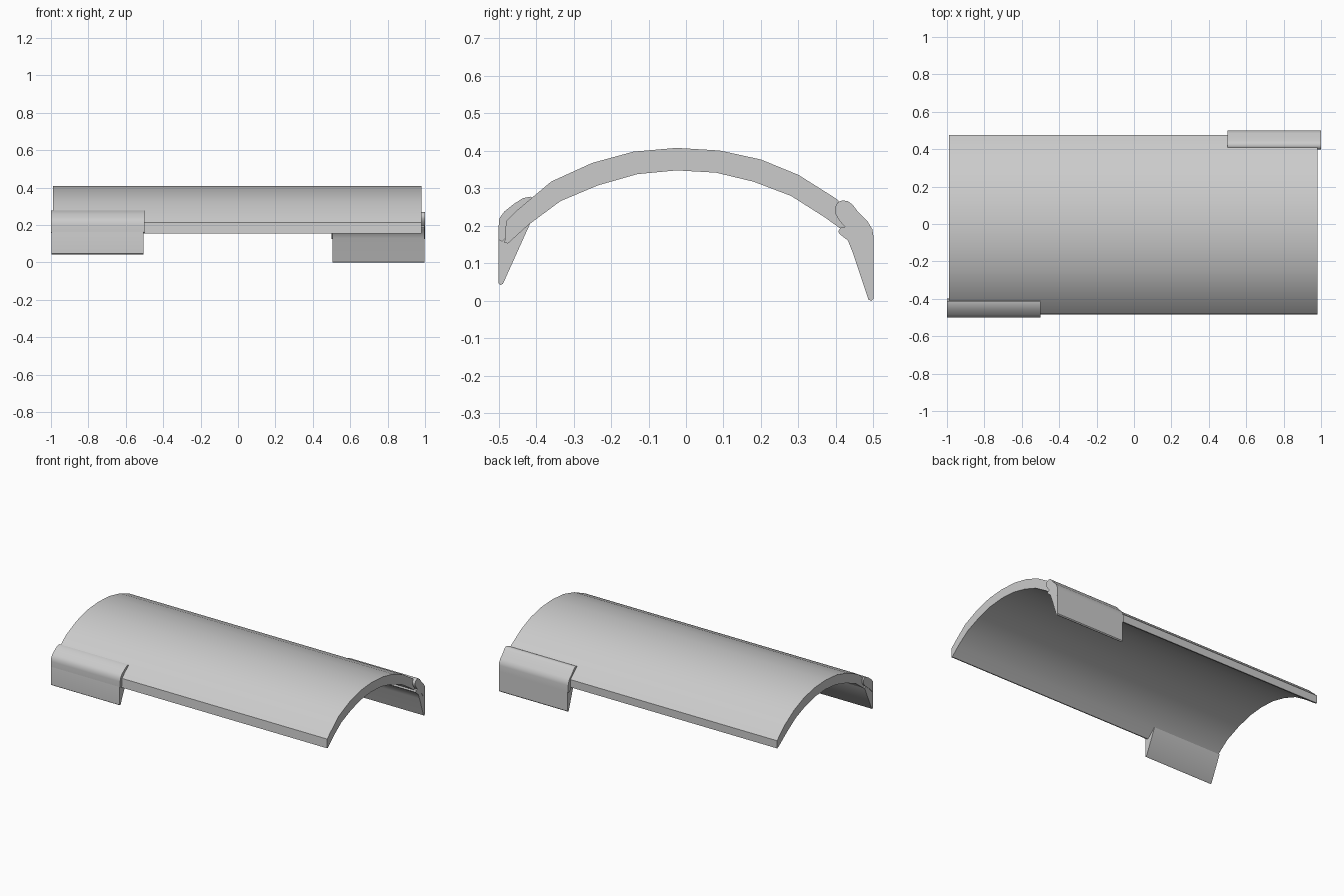
import bpy, bmesh

if "Cube" in bpy.data.objects:
    bpy.data.objects.remove(bpy.data.objects["Cube"])


def extrude_profile(name, pts, x0, x1, bevel=0.0):
    """Closed (y, z) profile swept along x."""
    bm = bmesh.new()
    face = bm.faces.new([bm.verts.new((x0, y, z)) for y, z in pts])
    out = bmesh.ops.extrude_face_region(bm, geom=[face])
    verts = [v for v in out["geom"] if isinstance(v, bmesh.types.BMVert)]
    bmesh.ops.translate(bm, verts=verts, vec=(x1 - x0, 0, 0))
    bmesh.ops.recalc_face_normals(bm, faces=bm.faces)
    mesh = bpy.data.meshes.new(name)
    bm.to_mesh(mesh)
    bm.free()
    obj = bpy.data.objects.new(name, mesh)
    bpy.context.collection.objects.link(obj)
    if bevel:
        mod = obj.modifiers.new("soft_edges", "BEVEL")
        mod.width, mod.segments, mod.limit_method = bevel, 2, "ANGLE"
    bpy.ops.object.select_all(action="DESELECT")
    obj.select_set(True)
    bpy.context.view_layer.objects.active = obj
    bpy.ops.object.shade_smooth_by_angle(angle=0.7)
    return obj


# Arched shell
outer = [(-.48, .215), (-.455, .24), (-.36, .32), (-.25, .37), (-.14, .40),
         (-.025, .41), (.09, .403), (.20, .379), (.30, .338), (.40, .275),
         (.455, .225), (.475, .205)]
inner = [(.475, .155), (.46, .16), (.37, .225), (.28, .282), (.18, .32),
         (.08, .344), (-.025, .35), (-.13, .34), (-.235, .31), (-.335, .268),
         (-.42, .205), (-.475, .155), (-.484, .157)]
extrude_profile("arched_shell", outer + inner, -.99, .98)

# Rear clip: rounded grip over the shell edge, tapered leg below
rear_grip = [(.397, .25), (.405, .265), (.417, .27), (.432, .268), (.445, .258),
             (.46, .238), (.485, .213), (.497, .193), (.5, .175), (.5, .133),
             (.493, .127), (.48, .133), (.46, .163), (.435, .187), (.41, .215),
             (.398, .235)]
rear_leg = [(.406, .187), (.412, .197), (.43, .2), (.46, .18), (.5, .15),
            (.5, .008), (.494, .002), (.487, .005), (.445, .13), (.432, .163),
            (.41, .18)]
extrude_profile("rear_clip_grip", rear_grip, .5, 1)
extrude_profile("rear_clip_leg", rear_leg, .505, .998)

# Front clip at the opposite corner
front_grip = [(-.40, .27), (-.415, .28), (-.435, .276), (-.46, .26), (-.485, .24),
              (-.498, .222), (-.5, .2), (-.5, .165), (-.49, .16), (-.46, .19),
              (-.41, .23), (-.398, .25)]
front_leg = [(-.415, .21), (-.43, .22), (-.47, .21), (-.498, .19), (-.5, .18),
             (-.5, .048), (-.495, .044), (-.488, .048)]
extrude_profile("front_clip_grip", front_grip, -1, -.5)
extrude_profile("front_clip_leg", front_leg, -.998, -.505)

# Keep the leg bottom on the ground
for o in bpy.context.collection.objects:
    o.location.z -= .002
